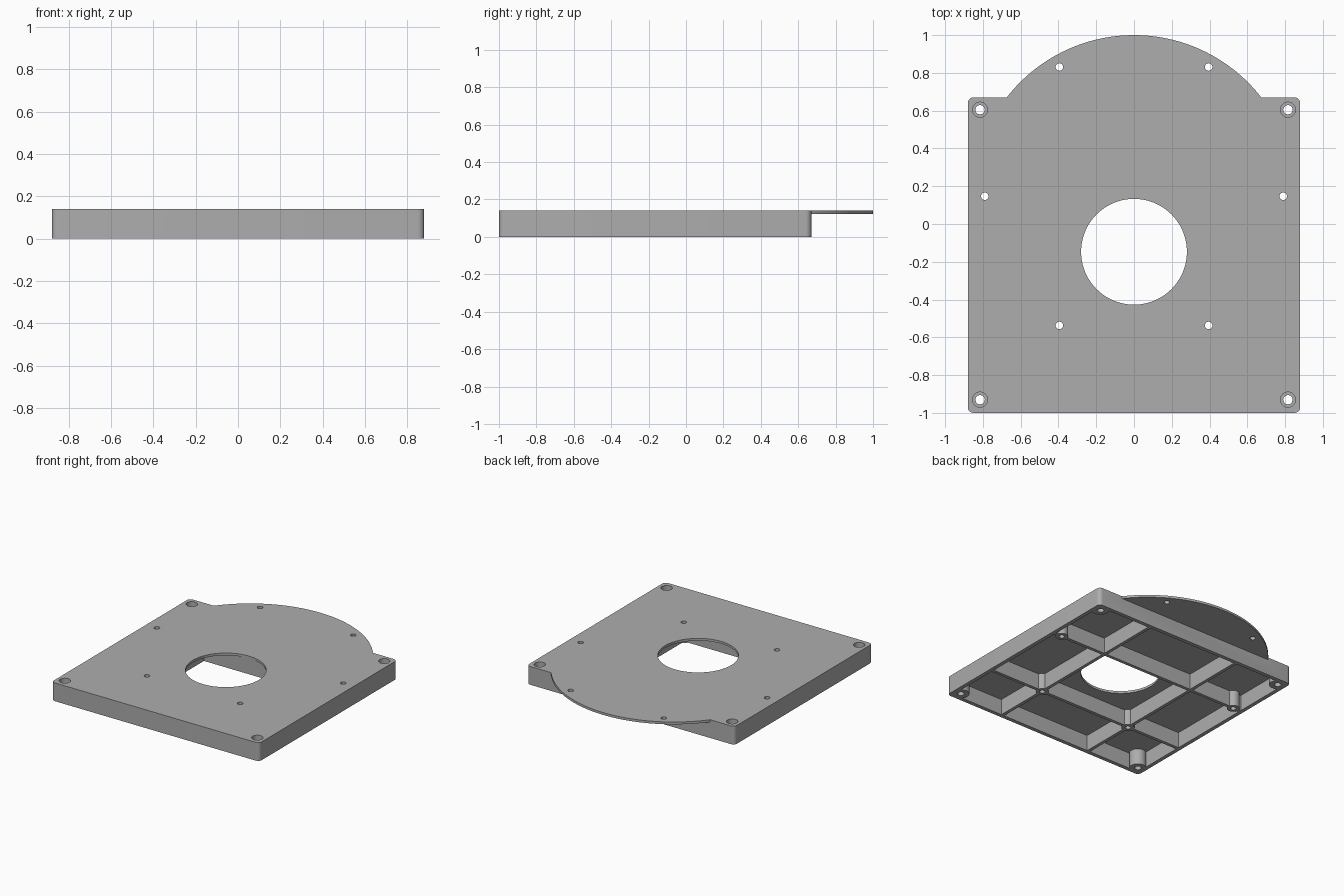
import bpy, bmesh, math
from mathutils import Vector

cube = bpy.data.objects.get("Cube")
if cube:
    bpy.data.objects.remove(cube, do_unlink=True)

H, SKIN, WALL, RIB = 0.14, 0.018, 0.03, 0.0125   # height, skin, wall, half rib
X, Y0, Y1 = 0.88, -1.0, 0.67                     # block limits
CY, BOLT_R, DISC_R = 0.147, 0.79, 0.853          # bolt circle and rounded tab

grey = bpy.data.materials.new("mid grey")
grey.use_nodes = True
grey.diffuse_color = (0.42, 0.42, 0.42, 1)
grey.node_tree.nodes["Principled BSDF"].inputs["Base Color"].default_value = grey.diffuse_color


def prism(name, points, z0, z1):
    """Extrude a flat outline from z0 to z1."""
    bm = bmesh.new()
    face = bm.faces.new([bm.verts.new((x, y, z0)) for x, y in points])
    top = bmesh.ops.extrude_face_region(bm, geom=[face])["geom"]
    verts = [g for g in top if isinstance(g, bmesh.types.BMVert)]
    bmesh.ops.translate(bm, vec=Vector((0, 0, z1 - z0)), verts=verts)
    bmesh.ops.recalc_face_normals(bm, faces=bm.faces)
    mesh = bpy.data.meshes.new(name)
    bm.to_mesh(mesh)
    bm.free()
    mesh.materials.append(grey)
    ob = bpy.data.objects.new(name, mesh)
    bpy.context.collection.objects.link(ob)
    return ob


def arc(cx, cy, r, a0, a1, n):
    return [(cx + r * math.cos(a0 + (a1 - a0) * i / n),
             cy + r * math.sin(a0 + (a1 - a0) * i / n)) for i in range(n + 1)]


def circle(cx, cy, r, n):
    return arc(cx, cy, r, 0, math.tau, n)[:-1]


def rounded_box(x0, x1, y0, y1, r):
    pts = []
    corners = [(x1 - r, y1 - r), (x0 + r, y1 - r), (x0 + r, y0 + r), (x1 - r, y0 + r)]
    for i, (cx, cy) in enumerate(corners):
        pts += arc(cx, cy, r, i * math.pi / 2, (i + 1) * math.pi / 2, 6)
    return pts


def combine(target, tool, operation):
    """Apply a boolean and remove the helper."""
    mod = target.modifiers.new(operation.lower(), "BOOLEAN")
    mod.object, mod.operation, mod.solver = tool, operation, "EXACT"
    bpy.context.view_layer.objects.active = target
    bpy.ops.object.modifier_apply(modifier=mod.name)
    bpy.data.objects.remove(tool, do_unlink=True)


# Solid block with rounded corners
plate = prism("mounting_plate", rounded_box(-X, X, Y0, Y1, 0.03), 0, H)

# Underside pockets, leaving the outer wall and the grid of ribs
rib_x = BOLT_R / 2
rib_y = CY - BOLT_R * math.sin(math.pi / 3)
x_spans = [(WALL - X, -rib_x - RIB), (-rib_x + RIB, rib_x - RIB), (rib_x + RIB, X - WALL)]
y_spans = [(Y0 + WALL, rib_y - RIB), (rib_y + RIB, CY - RIB), (CY + RIB, Y1 - WALL)]
for x0, x1 in x_spans:
    for y0, y1 in y_spans:
        outline = [(x0, y0), (x1, y0), (x1, y1), (x0, y1)]
        combine(plate, prism("pocket", outline, -0.1, H - SKIN), "DIFFERENCE")

# Thin rounded tab behind the block
half = math.asin((Y1 - 0.01 - CY) / DISC_R)
tab = arc(0, CY, DISC_R, half, math.pi - half, 64)
combine(plate, prism("rear_tab", tab, H - SKIN, H), "UNION")

# Screw bosses under the corners and the bolt circle
corners = [(sx * 0.815, y) for sx in (-1, 1) for y in (-0.93, 0.605)]
bolts = [(BOLT_R * math.cos(i * math.pi / 3), CY + BOLT_R * math.sin(i * math.pi / 3))
         for i in range(6)]
for x, y in corners:
    combine(plate, prism("corner_boss", circle(x, y, 0.06, 32), 0, H - SKIN / 2), "UNION")
for x, y in bolts:
    if y < Y1:
        combine(plate, prism("bolt_boss", circle(x, y, 0.045, 32), 0, H - SKIN / 2), "UNION")

# Centre opening, bolt holes and counterbored corner holes
combine(plate, prism("opening", circle(0, -CY, 0.28, 96), -0.1, 0.3), "DIFFERENCE")
for x, y in bolts:
    combine(plate, prism("bolt_hole", circle(x, y, 0.02, 20), -0.1, 0.3), "DIFFERENCE")
for x, y in corners:
    combine(plate, prism("corner_hole", circle(x, y, 0.025, 12), -0.1, 0.3), "DIFFERENCE")
    combine(plate, prism("counterbore", circle(x, y, 0.04, 32), H - 0.05, 0.3), "DIFFERENCE")

# Smooth the round walls, keep the edges sharp
bpy.ops.object.select_all(action="DESELECT")
plate.select_set(True)
bpy.context.view_layer.objects.active = plate
bpy.ops.object.shade_smooth_by_angle(angle=math.radians(32))
